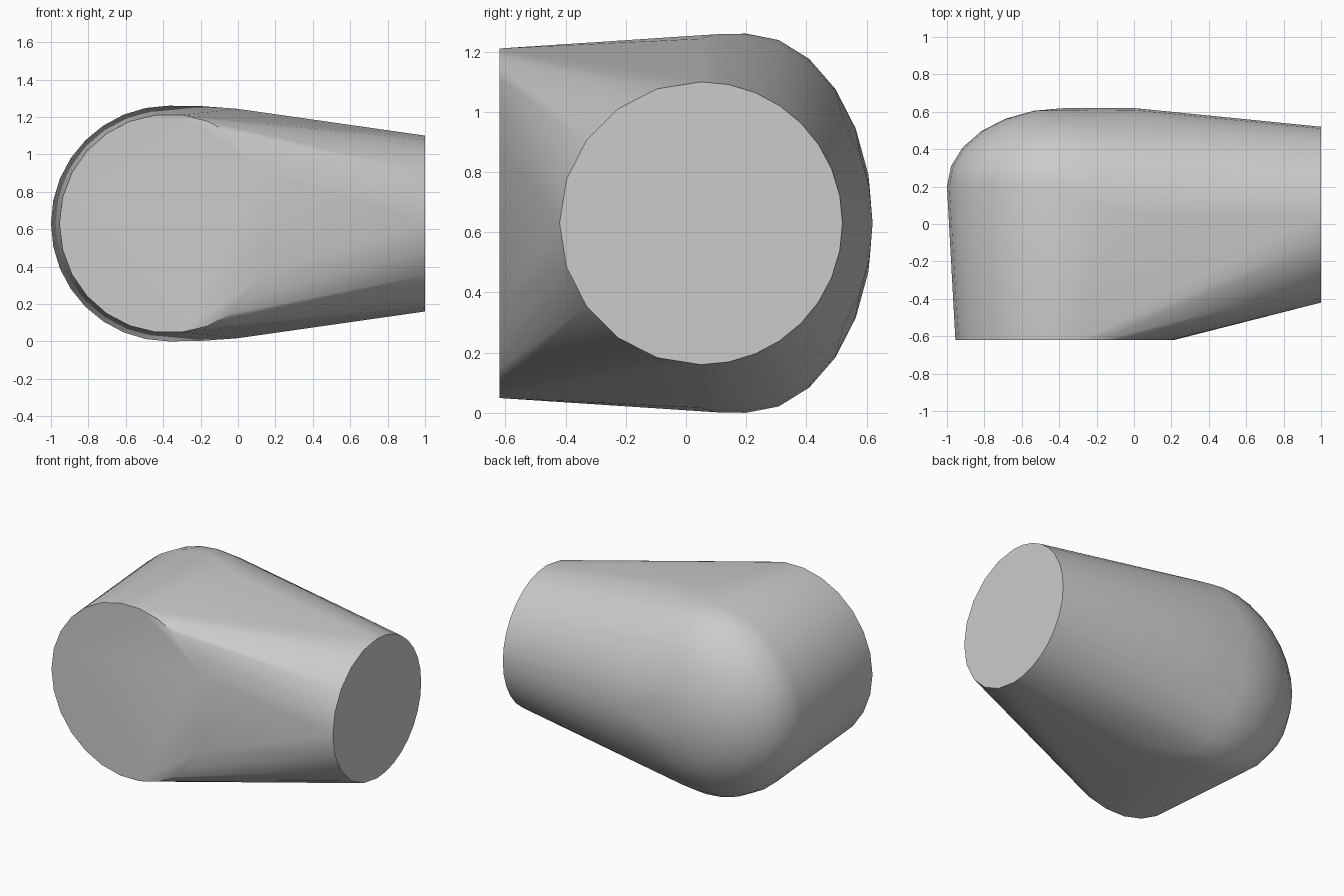
import bpy, bmesh
from math import sin, cos, pi, radians
from mathutils import Vector

default = bpy.data.objects.get("Cube")
if default:
    bpy.data.objects.remove(default, do_unlink=True)

AXIS_Z = 0.63
grey = bpy.data.materials.new("plain grey")
grey.use_nodes = True
colour = (0.6, 0.6, 0.6, 1)
grey.diffuse_color = colour
grey.node_tree.nodes["Principled BSDF"].inputs["Base Color"].default_value = colour

bm = bmesh.new()


def ring_x(x, cy, ry, rz):
    """Section facing +x: coarse on the inner half, finer on the outer half."""
    angles = [i * pi / 16 - pi / 2 for i in range(17)]
    angles += [pi / 2 + i * pi / 10 for i in range(1, 10)]
    for a in angles:
        bm.verts.new((x, cy + ry * cos(a), AXIS_Z + rz * sin(a)))


def ring_y(y, cx, r, n):
    """Section facing -y."""
    for i in range(n):
        a = 2 * pi * i / n
        bm.verts.new((cx + r * cos(a), y, AXIS_Z + r * sin(a)))


# Front mouth and side mouth
ring_y(-0.62, -0.37, 0.585, 26)
ring_x(1.0, 0.05, 0.47, 0.47)

# Swelling where the side branch meets the elbow
ring_x(0.0, 0.05, 0.57, 0.613)
ring_x(-0.2, 0.1, 0.52, 0.628)

# Domed back of the elbow
for t in range(0, 90, 15):
    ring_y(0.2 + 0.42 * sin(radians(t)), -0.37, 0.63 * cos(radians(t)), 32)
bm.verts.new(Vector((-0.37, 0.62, AXIS_Z)))

# Stretch one taut skin over all the sections
bmesh.ops.convex_hull(bm, input=bm.verts[:], use_existing_faces=False)
bmesh.ops.delete(bm, geom=[v for v in bm.verts if not v.link_faces], context='VERTS')
bmesh.ops.dissolve_limit(bm, angle_limit=radians(0.5), verts=bm.verts[:], edges=bm.edges[:])
bmesh.ops.recalc_face_normals(bm, faces=bm.faces[:])

mesh = bpy.data.meshes.new("elbow_body")
bm.to_mesh(mesh)
bm.free()
mesh.materials.append(grey)
body = bpy.data.objects.new("elbow_body", mesh)
bpy.context.collection.objects.link(body)

# Smooth skin with crisp rims
bpy.ops.object.select_all(action='DESELECT')
body.select_set(True)
bpy.context.view_layer.objects.active = body
bpy.ops.object.shade_smooth_by_angle(angle=radians(30))
